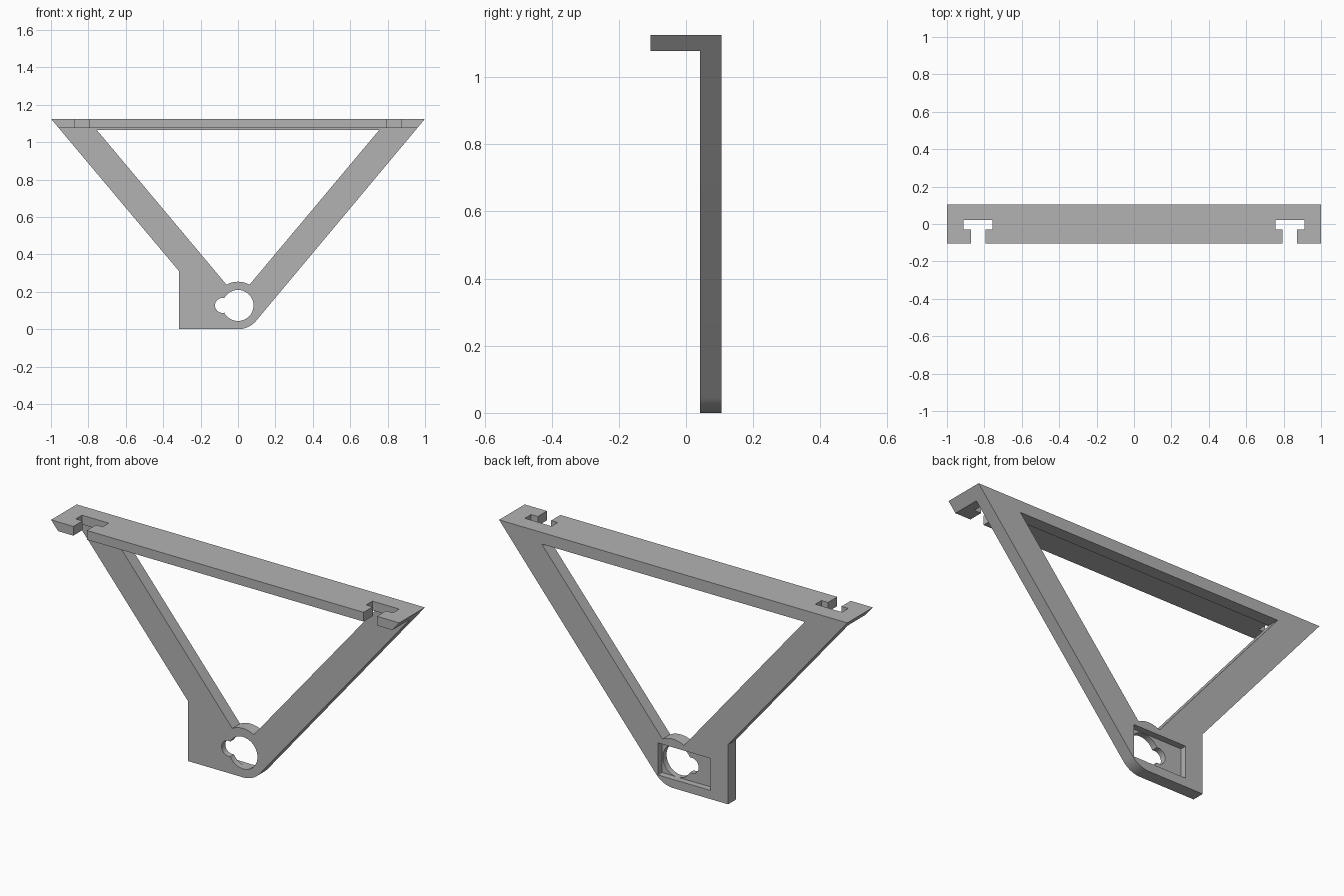
import bpy
import bmesh
from math import sin, cos, radians
from mathutils import Vector

cube = bpy.data.objects.get("Cube")
if cube:
    bpy.data.objects.remove(cube, do_unlink=True)

FRONT, BACK, PLATE_FRONT = -0.105, 0.105, 0.041
TOP, FLANGE_BOTTOM = 1.125, 1.077
HUB_Z, HUB_R = 0.127, 0.127

grey = bpy.data.materials.new("plain grey")
grey.use_nodes = True
grey.diffuse_color = (0.45, 0.45, 0.45, 1)
grey.node_tree.nodes["Principled BSDF"].inputs["Base Color"].default_value = grey.diffuse_color


def arc(cx, cz, r, start, end, steps):
    """Points on a circle, angles in degrees."""
    angles = [radians(start + (end - start) * i / steps) for i in range(steps + 1)]
    return [(cx + r * cos(a), cz + r * sin(a)) for a in angles]


def prism(name, points, low, high, axis="y"):
    """Extrude an outline along y (points are x, z) or along z (points are x, y)."""
    bm = bmesh.new()
    if axis == "y":
        verts = [bm.verts.new((a, low, b)) for a, b in points]
        move = Vector((0, high - low, 0))
    else:
        verts = [bm.verts.new((a, b, low)) for a, b in points]
        move = Vector((0, 0, high - low))
    base = bm.faces.new(verts)
    made = bmesh.ops.extrude_face_region(bm, geom=[base], use_keep_orig=True)["geom"]
    bmesh.ops.translate(bm, vec=move, verts=[v for v in made if isinstance(v, bmesh.types.BMVert)])
    bmesh.ops.recalc_face_normals(bm, faces=bm.faces)
    mesh = bpy.data.meshes.new(name)
    bm.to_mesh(mesh)
    bm.free()
    mesh.materials.append(grey)
    obj = bpy.data.objects.new(name, mesh)
    bpy.context.collection.objects.link(obj)
    return obj


def rectangle(x0, x1, b0, b1):
    return [(x0, b0), (x1, b0), (x1, b1), (x0, b1)]


def cut(target, cutter):
    cutter.hide_render = True
    mod = target.modifiers.new("cut", "BOOLEAN")
    mod.operation = "DIFFERENCE"
    mod.solver = "EXACT"
    mod.object = cutter
    bpy.context.view_layer.objects.active = target
    bpy.ops.object.modifier_apply(modifier=mod.name)
    bpy.data.objects.remove(cutter, do_unlink=True)


# Full outline: V-shaped arms, square foot and rounded hub
outline = [(-1, TOP), (-0.315, 0.31), (-0.315, 0)]
outline += arc(0, HUB_Z, HUB_R, -90, -40, 10) + [(1, TOP)]
bracket = prism("bracket", outline, FRONT, BACK)

# Step that leaves a thin back plate below the top flange
cut(bracket, prism("step_cutter", rectangle(-1.2, 1.2, -0.2, FLANGE_BOTTOM), -0.3, PLATE_FRONT))

# Triangular window, with the top of the hub bulging into it
window = [(-0.755, 1.065)] + arc(0, HUB_Z, HUB_R, 119, 61, 12) + [(0.755, 1.065)]
cut(bracket, prism("window_cutter", window, 0, 0.2))

# Shallow rectangular pocket on the back of the hub
cut(bracket, prism("pocket_cutter", rectangle(-0.215, 0.088, 0.045, 0.211), 0.072, 0.2))

# Keyhole: a large round hole joined to a small one
for name, x, radius in (("large_hole", 0, 0.083), ("small_hole", -0.083, 0.04)):
    cut(bracket, prism(name, arc(x, HUB_Z, radius, 0, 352.5, 47), -0.02, 0.2))

# T-shaped slots in the top flange
for side in (-1, 1):
    slot = [(0.795, -0.2), (0.872, -0.2), (0.872, -0.03), (0.911, -0.03),
            (0.911, 0.021), (0.757, 0.021), (0.757, -0.03), (0.795, -0.03)]
    cut(bracket, prism("slot_cutter", [(side * x, y) for x, y in slot], 0.9, 1.3, "z"))

# Smooth the round walls, keep the edges sharp
bpy.ops.object.select_all(action="DESELECT")
bracket.select_set(True)
bpy.context.view_layer.objects.active = bracket
bpy.ops.object.shade_smooth_by_angle(angle=radians(30))
